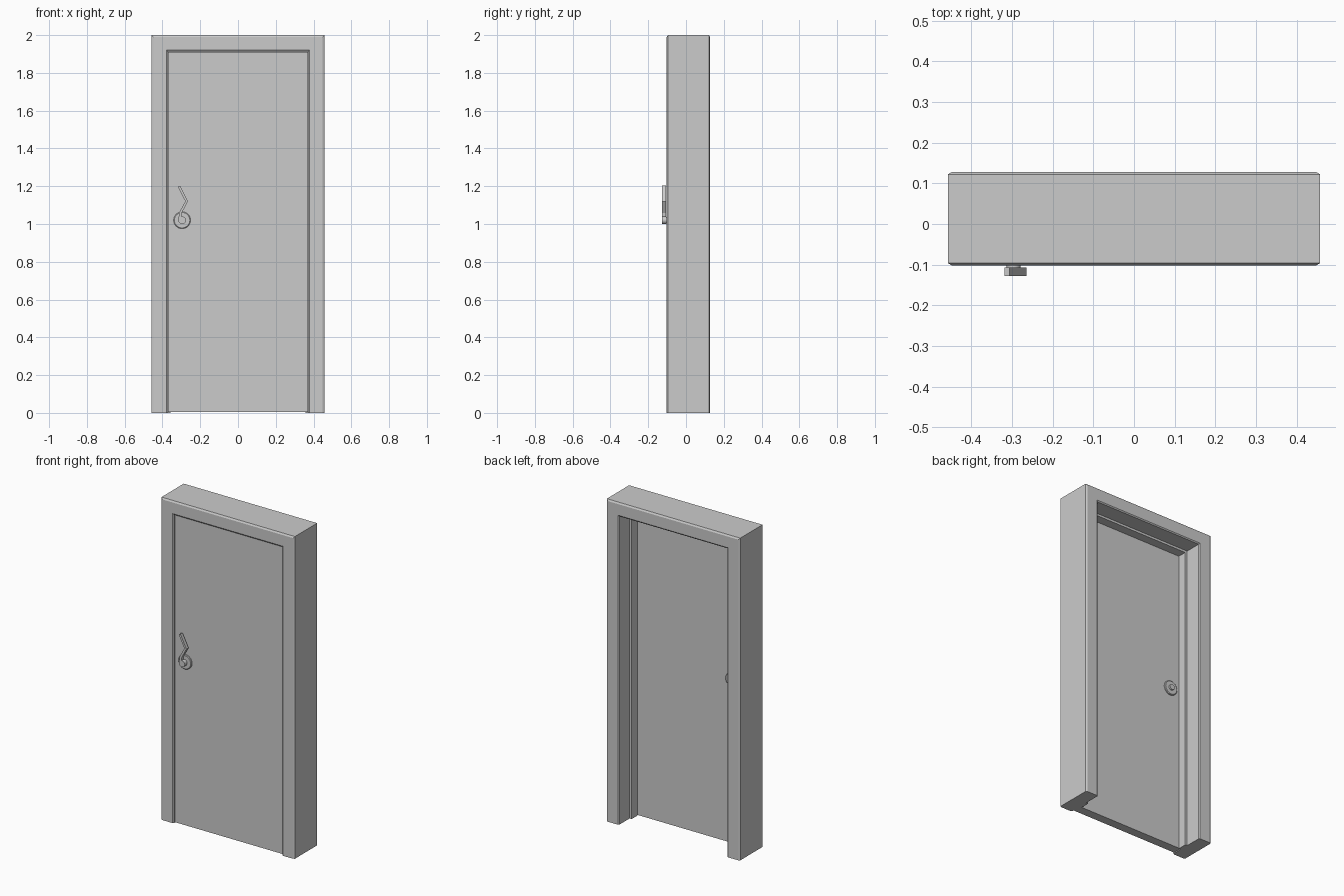
import bpy, bmesh, math

if "Cube" in bpy.data.objects:
    bpy.data.objects.remove(bpy.data.objects["Cube"])


def make_object(name, bm):
    bmesh.ops.recalc_face_normals(bm, faces=bm.faces)
    mesh = bpy.data.meshes.new(name)
    bm.to_mesh(mesh)
    bm.free()
    obj = bpy.data.objects.new(name, mesh)
    bpy.context.collection.objects.link(obj)
    return obj


def loft(name, rings):
    """Skin equal-length closed rings and cap both ends."""
    bm = bmesh.new()
    rows = [[bm.verts.new(p) for p in ring] for ring in rings]
    n = len(rows[0])
    for a, b in zip(rows, rows[1:]):
        for i in range(n):
            j = (i + 1) % n
            bm.faces.new((a[i], a[j], b[j], b[i]))
    bm.faces.new(rows[0])
    bm.faces.new(rows[-1])
    return make_object(name, bm)


def turned(name, stations, sides=24):
    """Round part along y, from (y, radius) stations, on the handle axis."""
    rings = []
    for y, r in stations:
        rings.append([(HX + r * math.cos(2 * math.pi * i / sides), y,
                       HZ + r * math.sin(2 * math.pi * i / sides))
                      for i in range(sides)])
    obj = loft(name, rings)
    for p in obj.data.polygons:
        p.use_smooth = len(p.vertices) == 4 and abs(p.normal.y) < 0.3
    return obj


HX, HZ = -0.296, 1.02          # handle axis
OPEN_X, OPEN_Z = 0.372, 1.914  # clear opening

# Frame: mitred sweep of the jamb section (outward offset, y) with a door stop
section = [(0.086, -0.096), (0.076, -0.102), (0.007, -0.102), (0, -0.097),
           (0, -0.034), (-0.014, -0.034), (-0.014, 0.022), (0, 0.022),
           (0, 0.123), (0.007, 0.128), (0.076, 0.128), (0.086, 0.122)]
path = [(-1, 0), (-1, 1), (1, 1), (1, 0)]
loft("door_frame", [[(sx * (OPEN_X + u), y, top * (OPEN_Z + u)) for u, y in section]
                    for sx, top in path])

# Door leaf
bm = bmesh.new()
bmesh.ops.create_cube(bm, size=1)
for v in bm.verts:
    v.co.x *= 0.74
    v.co.y = -0.035 if v.co.y > 0 else -0.091
    v.co.z = 1.911 if v.co.z > 0 else 0.004
make_object("door_leaf", bm)

# Roses and spindle
turned("front_rose", [(-0.089, 0.045), (-0.097, 0.045), (-0.100, 0.041)])
turned("back_rose", [(-0.037, 0.045), (-0.029, 0.045), (-0.026, 0.041)])
turned("spindle", [(-0.109, 0.017), (-0.016, 0.017)])

# Lever: hub and cranked flat bar
turned("lever_hub", [(-0.107, 0.02), (-0.128, 0.02)])
bar = [(-0.315, 1.022), (-0.312, 1.060), (-0.279, 1.120), (-0.318, 1.197),
       (-0.306, 1.203), (-0.265, 1.120), (-0.298, 1.058), (-0.300, 1.022)]
loft("lever_bar", [[(x, y, z) for x, z in bar] for y in (-0.128, -0.107)])
